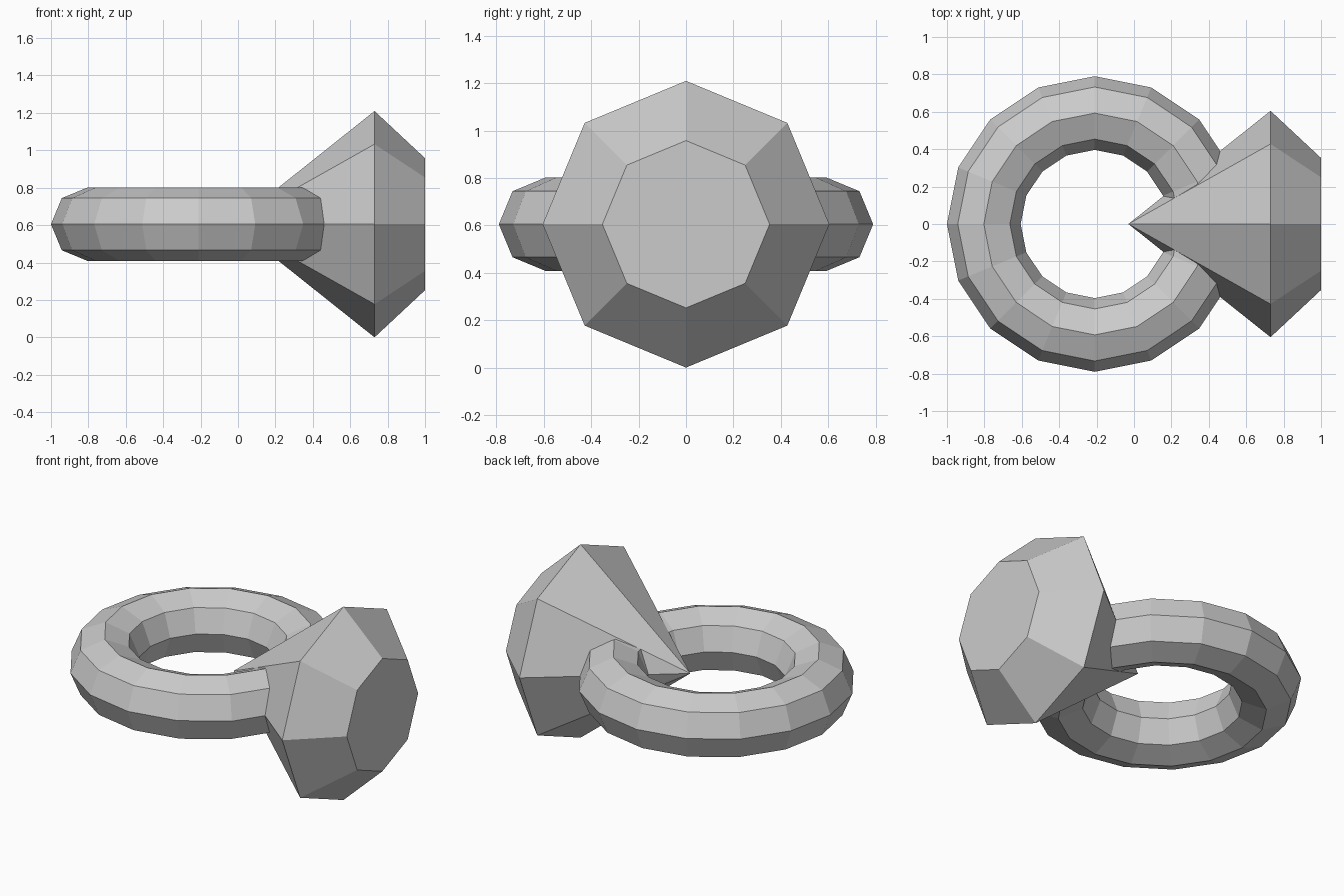
import bpy, bmesh
from math import pi

if "Cube" in bpy.data.objects:
    bpy.data.objects.remove(bpy.data.objects["Cube"])

MID_Z = 0.605


def finish(obj, name):
    obj.name = name
    obj.data.name = name
    for p in obj.data.polygons:
        p.use_smooth = False


# Band: low-poly ring lying flat
bpy.ops.mesh.primitive_torus_add(
    major_segments=16, minor_segments=8,
    major_radius=0.593, minor_radius=0.197,
    location=(-0.21, 0, MID_Z))
finish(bpy.context.object, "ring_band")

# Gem: eight-sided stone lathed around x, point inward, table outward
TIP_X, GIRDLE_X, TABLE_X = -0.03, 0.73, 1.0
GIRDLE_R, TABLE_R = 0.605, 0.353
bm = bmesh.new()
profile = [(TIP_X, 0), (GIRDLE_X, GIRDLE_R), (TABLE_X, TABLE_R)]
verts = [bm.verts.new((x, 0, r)) for x, r in profile]
edges = [bm.edges.new(pair) for pair in zip(verts, verts[1:])]
bmesh.ops.spin(bm, geom=verts + edges, cent=(0, 0, 0), axis=(1, 0, 0),
               angle=2 * pi, steps=8)
bmesh.ops.remove_doubles(bm, verts=bm.verts[:], dist=0.0001)
bmesh.ops.holes_fill(bm, edges=bm.edges[:], sides=8)
bmesh.ops.recalc_face_normals(bm, faces=bm.faces[:])
mesh = bpy.data.meshes.new("gem")
bm.to_mesh(mesh)
bm.free()
gem = bpy.data.objects.new("gem", mesh)
gem.location.z = MID_Z
bpy.context.collection.objects.link(gem)
finish(gem, "gem")
